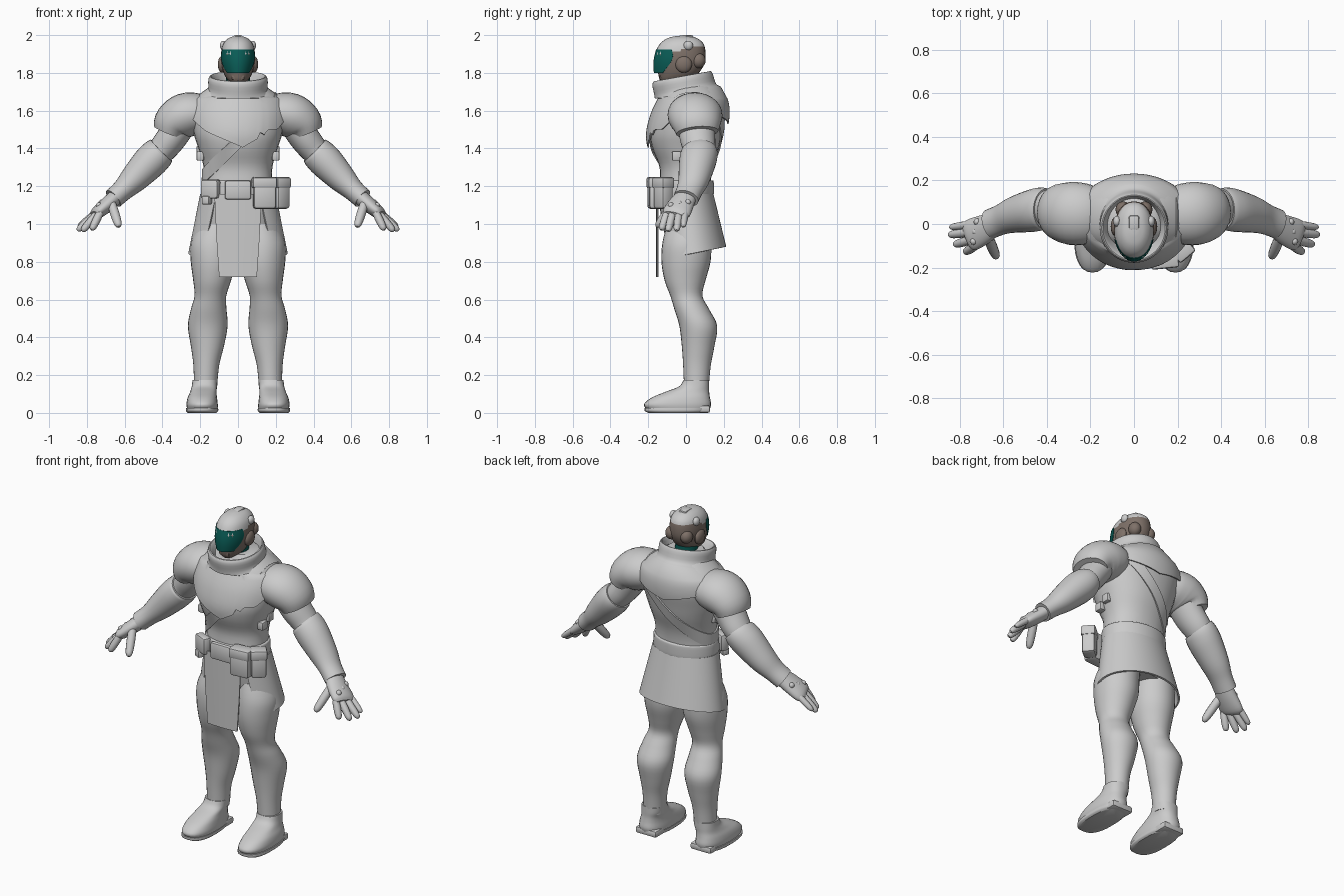
import bpy, bmesh
from math import sin, cos, radians, pi, copysign
from mathutils import Vector, Matrix

if "Cube" in bpy.data.objects:
    bpy.data.objects.remove(bpy.data.objects["Cube"], do_unlink=True)


def material(name, rgb):
    mat = bpy.data.materials.new(name)
    mat.use_nodes = True
    mat.diffuse_color = (*rgb, 1)
    mat.node_tree.nodes["Principled BSDF"].inputs["Base Color"].default_value = (*rgb, 1)
    return mat


GREY = material("light grey", (0.6, 0.6, 0.6))
BROWN = material("warm brown", (0.21, 0.165, 0.14))
TEAL = material("dark teal", (0.003, 0.11, 0.095))
made = []


def finish(name, bm, *mats, paint=None):
    """Turn a bmesh into an object; paint(center) picks the face material."""
    bmesh.ops.recalc_face_normals(bm, faces=bm.faces)
    if paint:
        for face in bm.faces:
            face.material_index = paint(face.calc_center_median())
    mesh = bpy.data.meshes.new(name)
    bm.to_mesh(mesh)
    bm.free()
    for mat in mats:
        mesh.materials.append(mat)
    obj = bpy.data.objects.new(name, mesh)
    bpy.context.collection.objects.link(obj)
    made.append(obj)


def smooth(keys, steps=4):
    """Catmull-Rom interpolation through rows of numbers."""
    def blend(a, b, c, d, t):
        return 0.5 * (2*b + (c-a)*t + (2*a - 5*b + 4*c - d)*t*t + (3*b - a - 3*c + d)*t**3)
    out = []
    for i in range(len(keys) - 1):
        four = [keys[max(i-1, 0)], keys[i], keys[i+1], keys[min(i+2, len(keys)-1)]]
        for j in range(steps):
            out.append(tuple(blend(*q, j/steps) for q in zip(*four)))
    return out + [tuple(keys[-1])]


def grid(name, rows, *mats, wrap=True, thick=0, paint=None):
    """Skin rows of points; closed with caps, or a thin shell."""
    bm = bmesh.new()
    vs = [[bm.verts.new(p) for p in row] for row in rows]
    n = len(vs[0])
    for a, b in zip(vs, vs[1:]):
        for j in range(n if wrap else n - 1):
            k = (j + 1) % n
            bm.faces.new((a[j], a[k], b[k], b[j]))
    if thick:
        bmesh.ops.recalc_face_normals(bm, faces=bm.faces)
        bmesh.ops.solidify(bm, geom=bm.faces[:], thickness=thick)
    elif wrap:
        bm.faces.new(vs[0])
        bm.faces.new(vs[-1])
    finish(name, bm, *mats, paint=paint)


def ring(center, u, v, a, b, power=2, n=28):
    def p(w):
        return copysign(abs(w) ** (2/power), w)
    return [center + u*a*p(cos(2*pi*i/n)) + v*b*p(sin(2*pi*i/n)) for i in range(n)]


X, Y = Vector((1, 0, 0)), Vector((0, 1, 0))


def stack(name, keys, *mats, side=1, power=2, paint=None):
    """Loft of level rings: z, x, y, x radius, y radius."""
    rows = [ring(Vector((side*x, y, z)), X, Y, a, b, power) for z, x, y, a, b in smooth(keys)]
    grid(name, rows, *mats, paint=paint)


def tube(name, keys, mat, side=1, n=28):
    """Loft along a path: x, y, z, thickness radius, radius toward y."""
    keys = smooth(keys)
    pts = [Vector((side*k[0], k[1], k[2])) for k in keys]
    rows = []
    for i, k in enumerate(keys):
        t = (pts[min(i+1, len(pts)-1)] - pts[max(i-1, 0)]).normalized()
        u = (Y - t*t.dot(Y)).normalized()
        rows.append(ring(pts[i], t.cross(u), u, k[3], k[4], n=n))
    grid(name, rows, mat)


def box(name, center, size, mat, turn=0, bevel=0.012):
    bm = bmesh.new()
    bmesh.ops.create_cube(bm, size=1)
    bmesh.ops.scale(bm, vec=size, verts=bm.verts)
    bmesh.ops.bevel(bm, geom=bm.edges[:], offset=bevel, segments=2, affect='EDGES', profile=0.5)
    bmesh.ops.transform(bm, matrix=Matrix.Translation(center) @ Matrix.Rotation(turn, 4, 'Z'), verts=bm.verts)
    finish(name, bm, mat)


def ball(name, center, size, mat):
    bm = bmesh.new()
    bmesh.ops.create_uvsphere(bm, u_segments=16, v_segments=10, radius=1)
    bmesh.ops.transform(bm, matrix=Matrix.Translation(center) @ Matrix.Diagonal((*size, 1)), verts=bm.verts)
    finish(name, bm, mat)


# Torso
TORSO = [(0.93, 0, 0.01, 0.19, 0.12), (1.08, 0, 0, 0.19, 0.138), (1.2, 0, -0.005, 0.183, 0.135),
         (1.3, 0, 0, 0.182, 0.14), (1.4, 0, -0.003, 0.21, 0.175), (1.48, 0, 0, 0.235, 0.19),
         (1.58, 0, 0.02, 0.25, 0.19), (1.66, 0, 0.035, 0.23, 0.17), (1.72, 0, 0.03, 0.16, 0.135),
         (1.76, 0, 0.01, 0.1, 0.1)]
stack("torso", TORSO, GREY, power=2.2)
BODY = smooth(TORSO)


def on_body(angle, z, gap):
    """Point just off the torso; angle zero is the front, growing to the left."""
    for a, b in zip(BODY, BODY[1:]):
        if a[0] <= z <= b[0]:
            f = (z - a[0]) / (b[0] - a[0])
            y, rx, ry = (a[i] + (b[i] - a[i])*f for i in (2, 3, 4))
            return Vector((sin(angle)*(rx + gap), y - cos(angle)*(ry + gap), z))


# Cowl: rolled collar running into a cape with a ragged front point
HEM = [(-180, 1.53), (-130, 1.58), (-90, 1.64), (-60, 1.55), (-40, 1.49), (6, 1.405), (24, 1.45),
       (28, 1.495), (32, 1.465), (37, 1.5), (52, 1.5), (90, 1.64), (130, 1.58), (180, 1.53)]


def hem(deg):
    for (a, za), (b, zb) in zip(HEM, HEM[1:]):
        if a <= deg <= b:
            return za + (zb - za) * (deg - a) / (b - a)


degs = [-180 + 3*i for i in range(120)]
collar = smooth([(1.69, 0, 0.1, 0.11), (1.75, -0.01, 0.125, 0.13), (1.783, -0.018, 0.143, 0.147),
                 (1.765, -0.018, 0.157, 0.16), (1.715, -0.005, 0.158, 0.163), (1.695, 0.01, 0.175, 0.175)], 3)
rows = [[Vector((rx*sin(radians(d)), y - ry*cos(radians(d)), z - 0.18*ry*cos(radians(d)))) for d in degs]
        for z, y, rx, ry in collar]
for step in range(9):
    f = step / 8
    rows.append([on_body(radians(d), 1.665 + (hem(d) - 1.665)*f, 0.016 + 0.008*f) for d in degs])
grid("cowl_cape", rows, GREY, thick=0.008)

# Diagonal chest strap
lower, upper = [], []
for i in range(60):
    angle, x = 2*pi*i/60, 0
    for _ in range(12):
        x = 0.5*x + 0.5*on_body(angle, 1.43 + x, 0).x
    lower.append(on_body(angle, 1.39 + x, 0.01))
    upper.append(on_body(angle, 1.47 + x, 0.01))
grid("chest_strap", [lower, upper], GREY, thick=0.008)

# Skirt with an open front, and the hanging front panel
rows = []
for i in range(9):
    f = i / 8
    start = 0.62 + 0.2*f
    row = []
    for j in range(49):
        angle = start + (2*pi - 2*start)*j/48
        back = (1 - cos(angle)) / 2
        z = 1.16 + (0.81 + 0.07*back - 1.16)*f
        row.append(Vector((sin(angle)*(0.2 + 0.063*f), 0.035*f - cos(angle)*(0.145 + 0.033*f), z)))
    rows.append(row)
grid("skirt", rows, GREY, wrap=False, thick=0.01)
grid("front_panel", [[Vector((x*w, -0.152 - 0.006*(1 - x*x), z)) for x in (-1, -0.5, 0, 0.5, 1)]
                     for z, w in ((1.16, 0.125), (0.94, 0.115), (0.72, 0.1))], GREY, wrap=False, thick=0.007)

# Belt, buckle and pouches
stack("belt", [(1.15, 0, -0.003, 0.193, 0.146), (1.16, 0, -0.003, 0.197, 0.15),
               (1.22, 0, -0.003, 0.195, 0.15), (1.23, 0, -0.003, 0.19, 0.146)], GREY)
box("buckle", (0, -0.158, 1.18), (0.14, 0.03, 0.1), GREY)
for x, y, turn, w in ((0.14, -0.163, 0.1, 0.12), (0.222, -0.12, 0.7, 0.085)):
    box("pouch", (x, y, 1.155), (w, 0.075, 0.15), GREY, turn, 0.016)
    box("pouch_flap", (x, y, 1.218), (w + 0.01, 0.083, 0.06), GREY, turn)
box("small_pouch", (-0.145, -0.13, 1.185), (0.1, 0.05, 0.1), GREY, -0.45)
box("belt_clip", (-0.165, -0.135, 1.125), (0.045, 0.04, 0.045), GREY, -0.5, 0.008)

# Limbs
for side, tag in ((1, "left_"), (-1, "right_")):
    stack(tag + "leg", [(1.0, 0.11, 0.02, 0.1, 0.12), (0.9, 0.128, 0.005, 0.122, 0.13), (0.8, 0.13, 0, 0.12, 0.13),
                        (0.7, 0.137, -0.005, 0.1, 0.108), (0.62, 0.146, 0.002, 0.084, 0.085),
                        (0.55, 0.155, 0.03, 0.094, 0.092), (0.46, 0.16, 0.065, 0.105, 0.1),
                        (0.35, 0.162, 0.064, 0.087, 0.086), (0.25, 0.168, 0.058, 0.068, 0.073),
                        (0.13, 0.172, 0.055, 0.061, 0.065)], GREY, side=side)
    stack(tag + "boot", [(0.015, 0.188, -0.04, 0.08, 0.165), (0.045, 0.19, -0.045, 0.083, 0.178),
                         (0.08, 0.189, -0.028, 0.078, 0.155), (0.11, 0.184, 0.005, 0.07, 0.118),
                         (0.14, 0.178, 0.043, 0.067, 0.08), (0.175, 0.175, 0.055, 0.066, 0.068)],
          GREY, side=side, power=2.4)
    box(tag + "heel", (side*0.185, 0.07, 0.02), (0.14, 0.115, 0.04), GREY)
    stack(tag + "sole", [(0, 0.19, -0.05, 0.076, 0.15), (0.01, 0.19, -0.05, 0.085, 0.168),
                         (0.025, 0.19, -0.046, 0.085, 0.174)], GREY, side=side, power=2.6)
    tube(tag + "sleeve", [(0.14, 0.045, 1.58, 0.07, 0.1), (0.2, 0.045, 1.585, 0.105, 0.135),
                          (0.28, 0.048, 1.575, 0.118, 0.145), (0.34, 0.055, 1.535, 0.108, 0.132),
                          (0.365, 0.06, 1.485, 0.085, 0.112)], GREY, side)
    tube(tag + "upper_arm", [(0.28, 0.055, 1.56, 0.08, 0.1), (0.345, 0.06, 1.465, 0.08, 0.095),
                             (0.4, 0.07, 1.395, 0.074, 0.085), (0.46, 0.065, 1.33, 0.06, 0.07)], GREY, side)
    tube(tag + "forearm", [(0.405, 0.07, 1.39, 0.08, 0.092), (0.425, 0.07, 1.37, 0.088, 0.098),
                           (0.47, 0.06, 1.325, 0.09, 0.097), (0.55, 0.042, 1.24, 0.075, 0.083),
                           (0.61, 0.02, 1.18, 0.058, 0.07), (0.66, 0, 1.135, 0.055, 0.068)], GREY, side)
    tube(tag + "palm", [(0.64, 0.005, 1.15, 0.04, 0.055), (0.69, -0.025, 1.105, 0.04, 0.068),
                        (0.745, -0.05, 1.06, 0.034, 0.074), (0.765, -0.06, 1.045, 0.02, 0.06)], GREY, side)
    # Fingers and knuckle studs
    for name, base, tip, r in (("little", (0.735, 0.0, 1.075), (0.845, -0.015, 0.985), 0.017),
                               ("ring", (0.74, -0.035, 1.065), (0.85, -0.05, 0.965), 0.02),
                               ("middle", (0.74, -0.07, 1.06), (0.825, -0.095, 0.962), 0.02),
                               ("index", (0.73, -0.1, 1.06), (0.775, -0.13, 0.968), 0.02),
                               ("thumb", (0.67, -0.06, 1.11), (0.63, -0.155, 0.985), 0.023)):
        a, b = Vector(base), Vector(tip)
        tube(tag + name + "_finger", [(*a.lerp(b, f), r*g, r*g) for f, g in
                                      ((0, 1), (0.5, 1.05), (0.88, 0.85), (1, 0.35))], GREY, side, n=12)
    for i in range(3):
        ball(tag + "knuckle_stud", (side*(0.72 + 0.008*i), 0.01 - 0.045*i, 1.115 - 0.008*i), (0.016,)*3, GREY)
    for i in range(2):
        box(tag + "rib_block", (side*0.2, -0.05 + 0.06*i, 1.36 + 0.03*i), (0.04, 0.05, 0.05), GREY, bevel=0.008)
    # Ear pieces and temple knobs
    ball(tag + "ear_disc", (side*0.085, -0.012, 1.845), (0.022, 0.044, 0.044), BROWN)
    ball(tag + "rear_pad", (side*0.05, 0.066, 1.865), (0.035, 0.038, 0.04), BROWN)
    ball(tag + "temple_knob", (side*0.078, 0.012, 1.945), (0.018, 0.025, 0.025), GREY)

# Head, visor and neck
stack("neck", [(1.68, 0, 0.0, 0.066, 0.066), (1.74, 0, -0.005, 0.064, 0.066), (1.81, 0, -0.01, 0.06, 0.07)], TEAL)
stack("head", [(1.745, 0, -0.075, 0.03, 0.05), (1.765, 0, -0.06, 0.056, 0.08), (1.8, 0, -0.04, 0.076, 0.108),
               (1.85, 0, -0.032, 0.088, 0.13), (1.9, 0, -0.03, 0.09, 0.134), (1.95, 0, -0.023, 0.08, 0.118),
               (1.98, 0, -0.02, 0.056, 0.085), (1.993, 0, -0.018, 0.028, 0.045), (1.997, 0, -0.018, 0.008, 0.012)],
      BROWN, GREY, power=2.15, paint=lambda c: int(c.z > 1.925 + 0.2*c.y))
rows = []
for i in range(9):
    f = i / 8
    reach = 0.85 + 0.45*sin(f*2.2)
    bulge = 0.008*sin(pi*f)
    rows.append([Vector(((0.078 + 0.012*f + bulge)*sin(reach*(j/10 - 1)),
                         -0.034 - (0.136 - 0.012*f + bulge)*cos(reach*(j/10 - 1)), 1.8 + 0.125*f)) for j in range(21)])
grid("visor", rows, TEAL, wrap=False, thick=0.008)
box("head_crest", (0, 0.005, 1.985), (0.05, 0.07, 0.03), GREY)
box("chin_guard", (0, -0.115, 1.785), (0.07, 0.05, 0.05), BROWN)

# Smooth shading with sharp edges kept
for obj in bpy.context.selected_objects:
    obj.select_set(False)
for obj in made:
    obj.select_set(True)
bpy.context.view_layer.objects.active = made[0]
bpy.ops.object.shade_smooth_by_angle(angle=radians(38))
